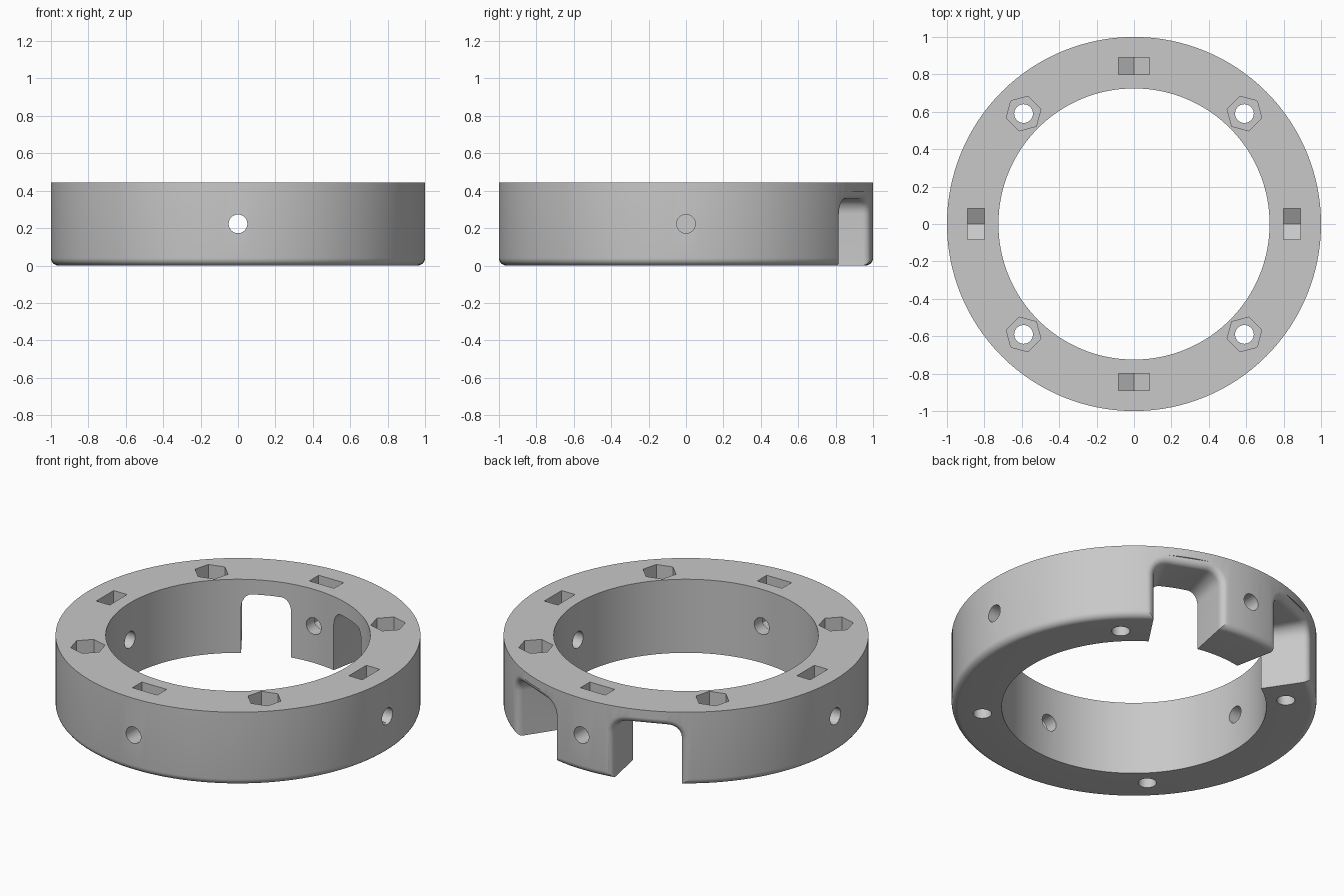
import bpy, bmesh
from math import sin, cos, pi, radians
from mathutils import Matrix

if "Cube" in bpy.data.objects:
    bpy.data.objects.remove(bpy.data.objects["Cube"])

HEIGHT, OUTER, INNER, FILLET = 0.445, 1.0, 0.725, 0.04
MID_Z = HEIGHT / 2

grey = bpy.data.materials.new("plain grey")
grey.use_nodes = True
tone = (0.58, 0.58, 0.58, 1)
grey.diffuse_color = tone
grey.node_tree.nodes["Principled BSDF"].inputs["Base Color"].default_value = tone


def loft(name, sections, closed=False):
    """Skin equal-length loops; cap the ends unless the loft closes on itself."""
    bm = bmesh.new()
    loops = [[bm.verts.new(p) for p in s] for s in sections]
    count = len(loops[0])
    pairs = list(zip(loops, loops[1:]))
    if closed:
        pairs.append((loops[-1], loops[0]))
    else:
        bm.faces.new(loops[0])
        bm.faces.new(loops[-1])
    for a, b in pairs:
        for i in range(count):
            j = (i + 1) % count
            bm.faces.new((a[i], a[j], b[j], b[i]))
    bmesh.ops.recalc_face_normals(bm, faces=bm.faces)
    mesh = bpy.data.meshes.new(name)
    bm.to_mesh(mesh)
    bm.free()
    mesh.materials.append(grey)
    ob = bpy.data.objects.new(name, mesh)
    bpy.context.collection.objects.link(ob)
    return ob


def circle(radius, sides, start=0):
    return [(radius * cos(start + 2 * pi * i / sides),
             radius * sin(start + 2 * pi * i / sides)) for i in range(sides)]


def select_only(ob):
    bpy.ops.object.select_all(action='DESELECT')
    ob.select_set(True)
    bpy.context.view_layer.objects.active = ob


def cut(ob, cutter, turn):
    cutter.data.transform(Matrix.Rotation(turn, 4, 'Z'))
    cutter.hide_render = True
    mod = ob.modifiers.new("cut", 'BOOLEAN')
    mod.operation, mod.solver, mod.object = 'DIFFERENCE', 'EXACT', cutter
    select_only(ob)
    bpy.ops.object.modifier_apply(modifier=mod.name)
    bpy.data.objects.remove(cutter)


# Ring body, with the lower outer edge rounded
arc = [radians(15 * i) for i in range(7)]
section = [(INNER, HEIGHT), (INNER, 0)]
section += [(OUTER - FILLET + FILLET * sin(t), FILLET - FILLET * cos(t)) for t in arc]
section += [(OUTER, HEIGHT)]
ring = loft("mounting_ring",
            [[(r * cos(a), r * sin(a), z) for r, z in section]
             for a in (2 * pi * i / 128 for i in range(128))], closed=True)


# Notches with rounded upper corners and a flared outer rim
def notch_loop(r, grow):
    half, top, corner = 0.195 + grow, 0.355 + grow, 0.08 + grow
    side = [(half, -0.1)]
    side += [(half - corner + corner * cos(t), top - corner + corner * sin(t)) for t in arc]
    outline = side + [(-s, z) for s, z in reversed(side)]
    return [(r * cos(s), r * sin(s), z) for s, z in outline]


def notch():
    loops = [notch_loop(0.6, 0)]
    loops += [notch_loop(OUTER - FILLET + FILLET * sin(t), FILLET * (1 - cos(t))) for t in arc]
    loops += [notch_loop(1.1, FILLET)]
    return loft("notch_cutter", loops)


for angle in (67.5, 112.5):
    cut(ring, notch(), radians(angle))

# Four sides: radial screw hole, captive nut slot, vertical screw hole, nut pocket
slot = [(-0.083, 0.5), (-0.083, MID_Z - 0.048), (0, MID_Z - 0.096),
        (0.083, MID_Z - 0.048), (0.083, 0.5)]
for k in range(4):
    turn = k * pi / 2
    cut(ring, loft("radial_hole_cutter",
                   [[(x, y, z + MID_Z) for y, z in circle(0.05, 32)] for x in (0.6, 1.1)]), turn)
    cut(ring, loft("nut_slot_cutter",
                   [[(x, y, z) for y, z in slot] for x in (0.8, 0.89)]), turn)
    diagonal = turn + pi / 4
    cut(ring, loft("vertical_hole_cutter",
                   [[(x + 0.835, y, z) for x, y in circle(0.05, 32)] for z in (-0.1, 0.6)]), diagonal)
    cut(ring, loft("nut_pocket_cutter",
                   [[(x + 0.835, y, z) for x, y in circle(0.096, 6)]
                    for z in (HEIGHT - 0.1, 0.6)]), diagonal)

select_only(ring)
bpy.ops.object.shade_smooth_by_angle(angle=radians(30))
